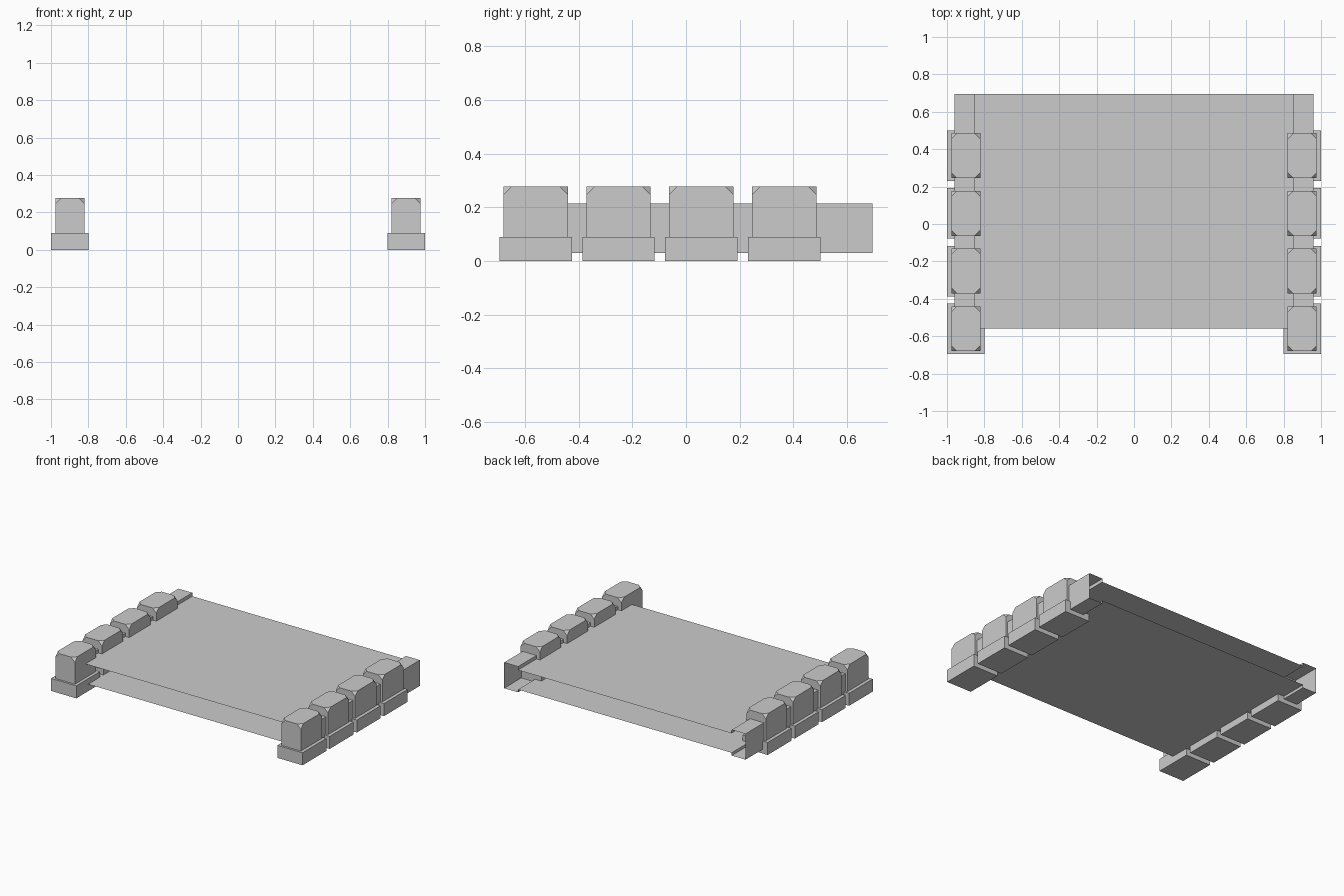
import bpy
import bmesh
from mathutils import Vector

if "Cube" in bpy.data.objects:
    bpy.data.objects.remove(bpy.data.objects["Cube"], do_unlink=True)

grey = bpy.data.materials.new("light grey")
grey.use_nodes = True
colour = (0.6, 0.6, 0.6, 1)
grey.diffuse_color = colour
grey.node_tree.nodes["Principled BSDF"].inputs["Base Color"].default_value = colour


def finish(name, bm):
    mesh = bpy.data.meshes.new(name)
    bm.to_mesh(mesh)
    bm.free()
    mesh.materials.append(grey)
    obj = bpy.data.objects.new(name, mesh)
    bpy.context.collection.objects.link(obj)


def box(name, low, high, corner_cut=0):
    low, high = Vector(low), Vector(high)
    bm = bmesh.new()
    bmesh.ops.create_cube(bm, size=1)
    bmesh.ops.scale(bm, vec=high - low, verts=bm.verts)
    bmesh.ops.translate(bm, vec=(low + high) / 2, verts=bm.verts)
    if corner_cut:
        top = [v for v in bm.verts if v.co.z > high.z - 0.001]
        bmesh.ops.bevel(bm, geom=top, offset=corner_cut, segments=1,
                        affect='VERTICES')
    finish(name, bm)


def sheet(name, profile, y0, y1, flip=False):
    """Open strip: an x-z profile swept along y."""
    bm = bmesh.new()
    rows = [[bm.verts.new((x, y, z)) for x, z in profile] for y in (y0, y1)]
    for i in range(len(profile) - 1):
        face = bm.faces.new((rows[0][i], rows[0][i + 1],
                             rows[1][i + 1], rows[1][i]))
        if flip:
            face.normal_flip()
    finish(name, bm)


FRONT, BACK = -0.56, 0.695
LOW, HIGH = 0.05, 0.19

# Thin upper and lower decks
sheet("upper_deck", [(-0.85, HIGH), (0.85, HIGH)], FRONT, BACK)
sheet("lower_deck", [(-0.85, LOW), (0.85, LOW)], FRONT, BACK, flip=True)

for label, s in (("left", 1), ("right", -1)):
    # Hollow channel rail with short inner lips, open at its ends
    rail = [(s * 0.85, LOW), (s * 0.85, 0.03), (s * 0.96, 0.03),
            (s * 0.96, 0.215), (s * 0.85, 0.215), (s * 0.85, HIGH)]
    sheet(label + "_rail", rail, FRONT, BACK, flip=s < 0)

    # Row of pillars on plinths
    for i in range(4):
        y = -0.56 + i * 0.3085
        xs = sorted((s * 0.8, s * 1.0))
        box(f"{label}_plinth_{i + 1}", (xs[0], y - 0.135, 0),
            (xs[1], y + 0.135, 0.09))
        xs = sorted((s * 0.822, s * 0.976))
        box(f"{label}_pillar_{i + 1}", (xs[0], y - 0.12, 0.085),
            (xs[1], y + 0.12, 0.277), 0.03)
